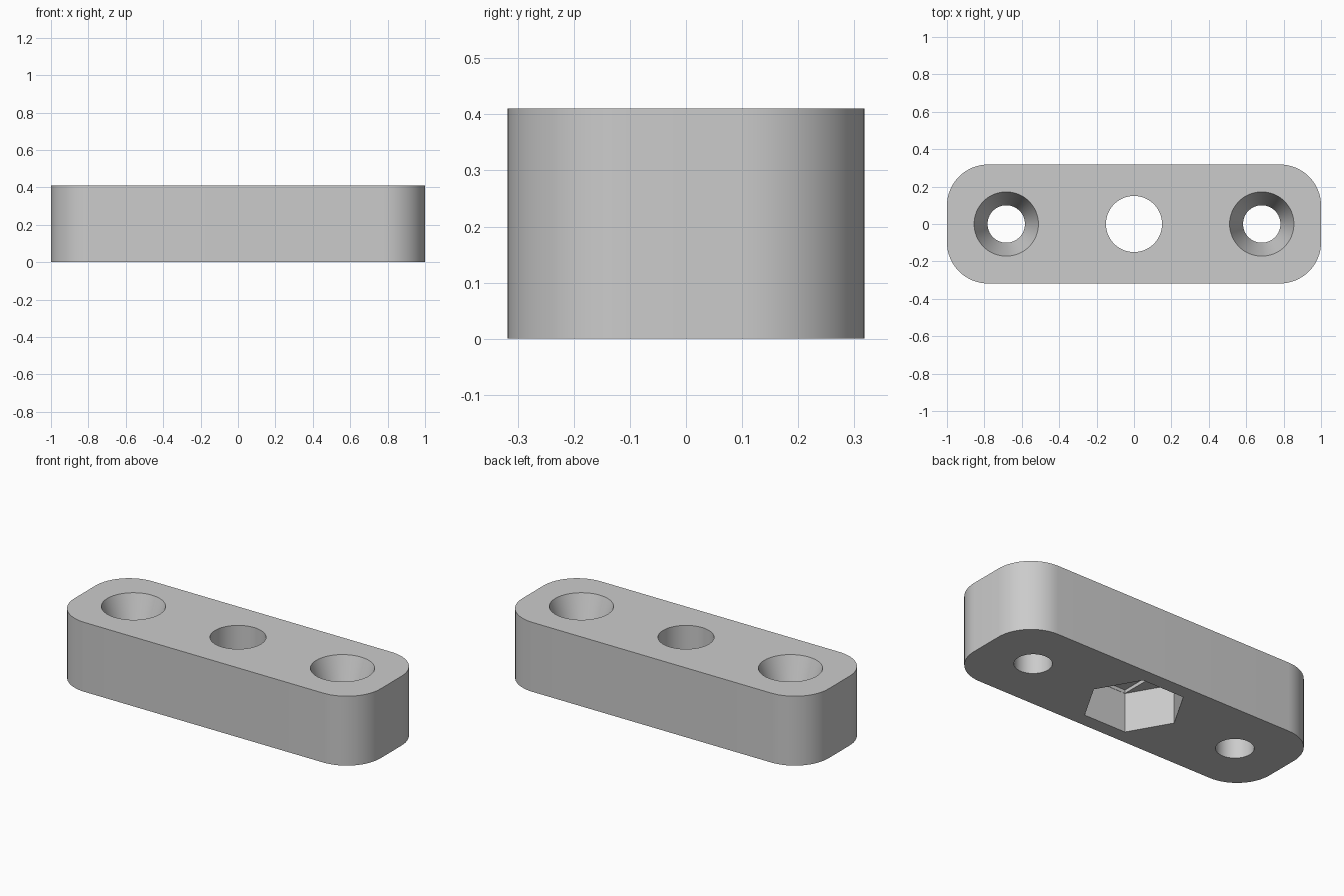
import bpy, bmesh, math
from mathutils import Vector

cube = bpy.data.objects.get("Cube")
if cube:
    bpy.data.objects.remove(cube, do_unlink=True)

HEIGHT, HALF_X, HALF_Y, CORNER = 0.41, 1.0, 0.318, 0.22
SCREW_X = 0.683

grey = bpy.data.materials.new("light grey")
grey.use_nodes = True
colour = (0.6, 0.6, 0.6, 1)
grey.diffuse_color = colour
grey.node_tree.nodes["Principled BSDF"].inputs["Base Color"].default_value = colour


def circle(radius, sides, x=0, y=0, start=0.0, sweep=math.tau):
    """Points on an arc; a full sweep leaves out the repeated end point."""
    steps = sides if sweep == math.tau else sides - 1
    return [(x + radius * math.cos(start + sweep * i / steps),
             y + radius * math.sin(start + sweep * i / steps)) for i in range(sides)]


def loft(name, levels):
    """Closed solid through matching outlines, each given as (outline, z)."""
    bm = bmesh.new()
    rings = [[bm.verts.new(Vector((x, y, z))) for x, y in pts] for pts, z in levels]
    bm.faces.new(rings[0][::-1])
    bm.faces.new(rings[-1])
    for low, high in zip(rings, rings[1:]):
        for i in range(len(low)):
            j = (i + 1) % len(low)
            bm.faces.new((low[i], low[j], high[j], high[i]))
    bmesh.ops.recalc_face_normals(bm, faces=bm.faces)
    mesh = bpy.data.meshes.new(name)
    bm.to_mesh(mesh)
    bm.free()
    mesh.materials.append(grey)
    obj = bpy.data.objects.new(name, mesh)
    bpy.context.collection.objects.link(obj)
    return obj


# Rounded block
outline = []
for k, (sx, sy) in enumerate([(1, 1), (-1, 1), (-1, -1), (1, -1)]):
    outline += circle(CORNER, 17, sx * (HALF_X - CORNER), sy * (HALF_Y - CORNER),
                      k * math.pi / 2, math.pi / 2)
block = loft("mounting_block", [(outline, 0), (outline, HEIGHT)])

# Countersunk screw holes, one at each end
cutters = []
for side, label in ((1, "left"), (-1, "right")):
    shaft = circle(0.1, 64, side * SCREW_X)
    rim = circle(0.172, 64, side * SCREW_X)
    cutters.append(loft(label + "_screw_hole", [
        (shaft, -0.1), (shaft, 0.205), (rim, HEIGHT), (rim, HEIGHT + 0.1)]))

# Centre bolt hole, hexagonal nut pocket underneath, shallow slot in its ceiling
bolt = circle(0.15, 64)
nut = circle(0.272, 6)
slot = [(0.135, 0.234), (-0.135, 0.234), (-0.135, -0.234), (0.135, -0.234)]
cutters.append(loft("nut_pocket", [(nut, -0.1), (nut, 0.23)]))
cutters.append(loft("nut_slot", [(slot, 0.1), (slot, 0.25)]))
cutters.append(loft("bolt_hole", [(bolt, 0.05), (bolt, HEIGHT + 0.1)]))

# Cut the holes, then discard the cutters
bpy.ops.object.select_all(action="DESELECT")
bpy.context.view_layer.objects.active = block
block.select_set(True)
for cutter in cutters:
    cutter.hide_render = True
    mod = block.modifiers.new(cutter.name, "BOOLEAN")
    mod.operation = "DIFFERENCE"
    mod.solver = "EXACT"
    mod.object = cutter
    bpy.ops.object.modifier_apply(modifier=mod.name)
    bpy.data.objects.remove(cutter, do_unlink=True)

bpy.ops.object.shade_smooth_by_angle(angle=math.radians(15))
